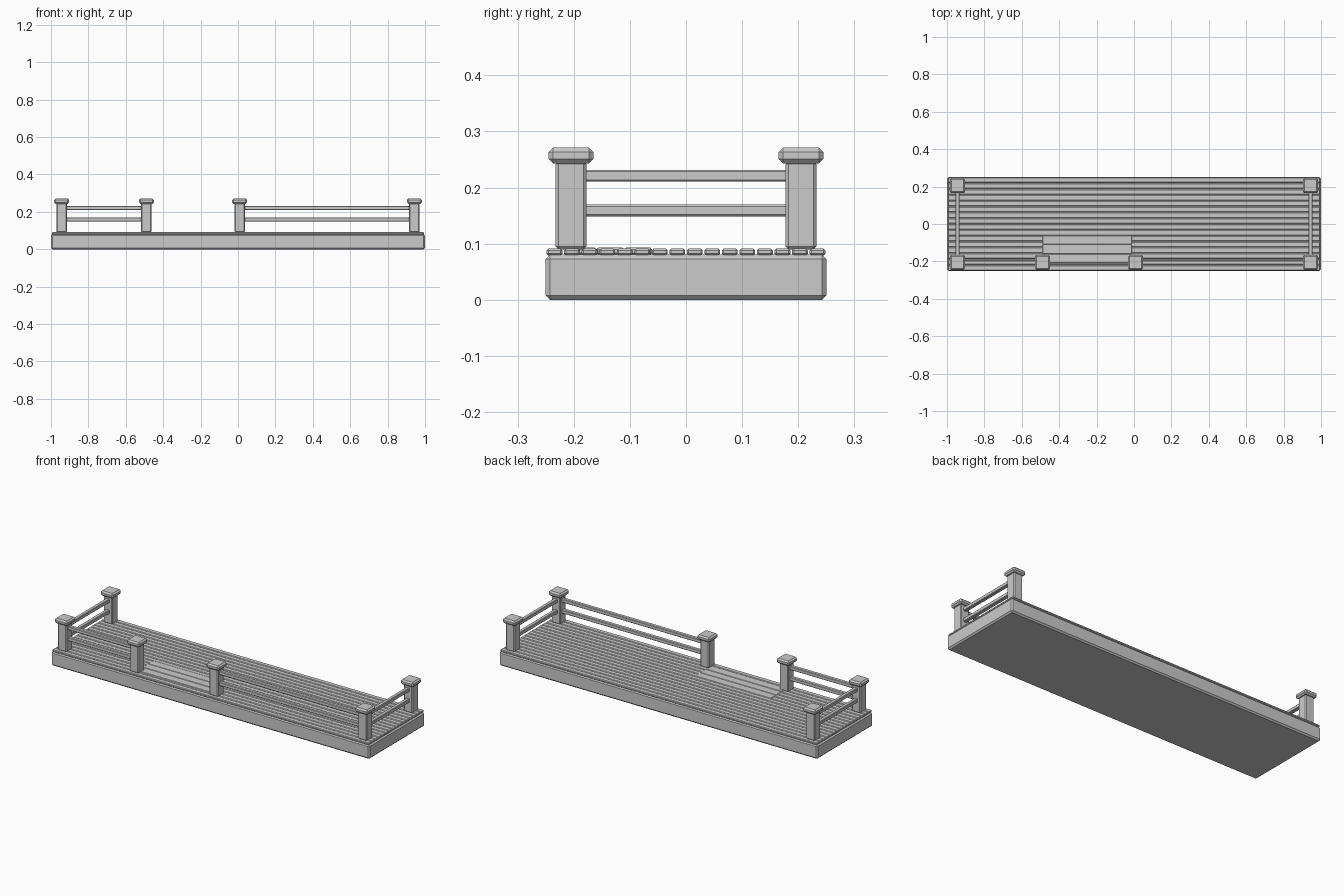
import bpy

cube = bpy.data.objects.get("Cube")
if cube:
    bpy.data.objects.remove(cube, do_unlink=True)

grey = bpy.data.materials.new("plain grey")
grey.use_nodes = True
grey.diffuse_color = (0.6, 0.6, 0.6, 1)
grey.node_tree.nodes["Principled BSDF"].inputs["Base Color"].default_value = (0.6, 0.6, 0.6, 1)


def block(name, x, y, z, chamfer):
    """Chamfered box spanning the given (low, high) ranges."""
    spans = (x, y, z)
    bpy.ops.mesh.primitive_cube_add(size=1, location=[(a + b) / 2 for a, b in spans])
    obj = bpy.context.object
    obj.name = name
    obj.scale = [b - a for a, b in spans]
    bpy.ops.object.transform_apply(location=False, rotation=False, scale=True)
    bevel = obj.modifiers.new("chamfer", "BEVEL")
    bevel.width = chamfer
    bevel.segments = 1
    obj.data.materials.append(grey)
    return obj


def around(centre, width):
    return (centre - width / 2, centre + width / 2)


# Solid base
block("base", (-1, 1), (-0.25, 0.25), (0, 0.081), 0.008)

# Deck boards running lengthwise
BOARDS = 16
pitch = 0.5 / BOARDS
for i in range(BOARDS):
    y = -0.25 + pitch * (i + 0.5)
    block(f"deck_board_{i + 1}", (-0.995, 0.995), around(y, 0.028), (0.079, 0.091), 0.003)

# Wider threshold boards at the entrance
for i in range(3):
    y = -0.185 + 0.05 * i
    block(f"entrance_board_{i + 1}", (-0.49, -0.01), around(y, 0.049), (0.08, 0.093), 0.003)

# Posts with caps
END, ROW = 0.943, 0.205
posts = {
    "front_right": (-END, -ROW), "entrance_right": (-0.49, -ROW),
    "entrance_left": (0.009, -ROW), "front_left": (END, -ROW),
    "back_right": (-END, ROW), "back_left": (END, ROW),
}
for name, (x, y) in posts.items():
    block(name + "_post", around(x, 0.055), around(y, 0.055), (0.09, 0.247), 0.005)
    block(name + "_post_cap", around(x, 0.08), around(y, 0.08), (0.243, 0.271), 0.008)

# Two rails between each pair of posts
for level, z in (("lower", 0.159), ("upper", 0.221)):
    height = around(z, 0.021)
    front = around(-ROW, 0.022)
    block(f"front_right_{level}_rail", (-END, -0.49), front, height, 0.003)
    block(f"front_left_{level}_rail", (0.009, END), front, height, 0.003)
    for side, x in (("right", -END), ("left", END)):
        block(f"{side}_side_{level}_rail", around(x, 0.022), (-ROW, ROW), height, 0.003)
